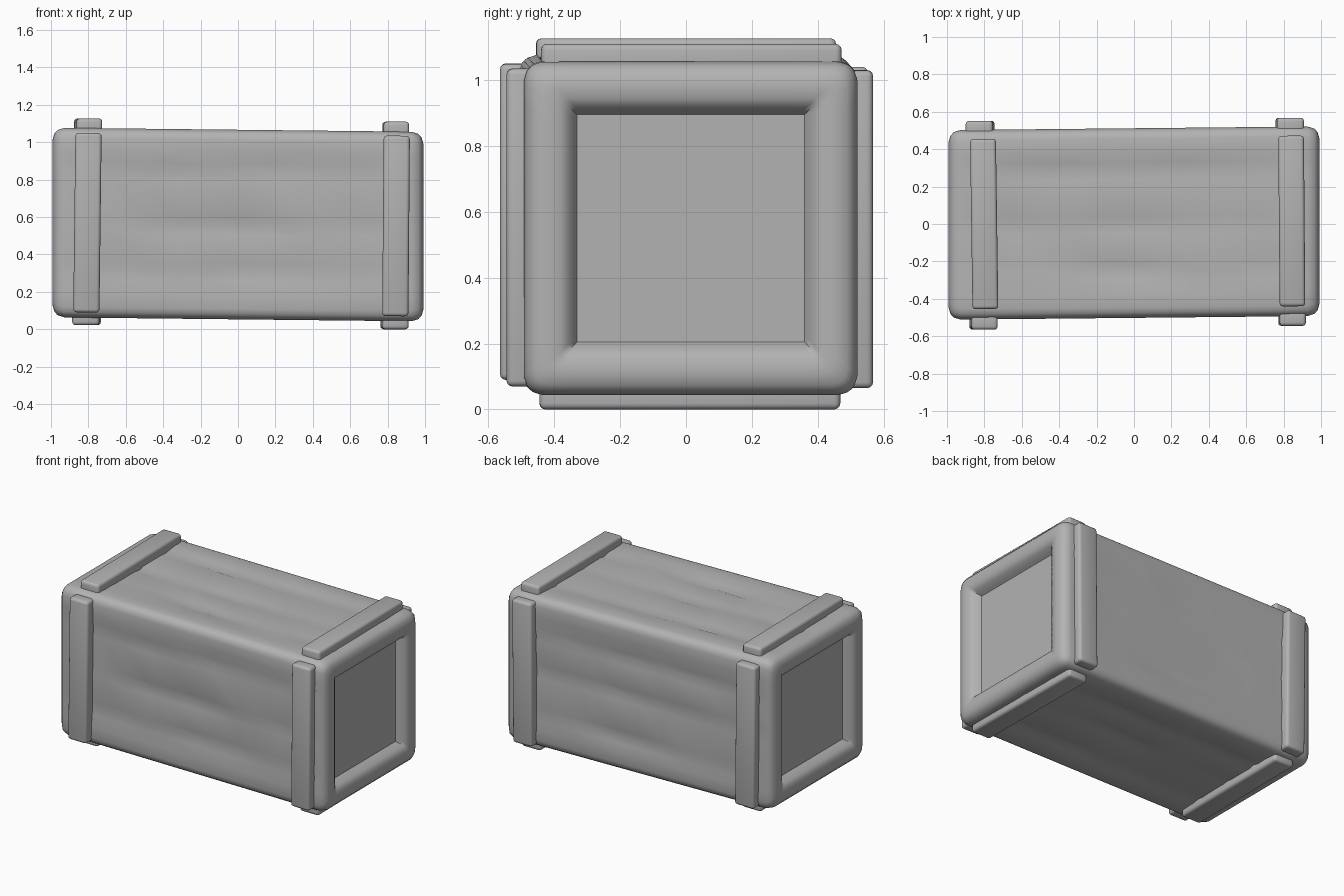
import bpy, bmesh, math, random
from mathutils import Vector

random.seed(4)
cube = bpy.data.objects.get("Cube")
if cube:
    bpy.data.objects.remove(cube)

wood = bpy.data.materials.new("plain grey")
wood.use_nodes = True
grey = (0.45, 0.45, 0.45, 1)
wood.diffuse_color = grey
wood.node_tree.nodes["Principled BSDF"].inputs["Base Color"].default_value = grey


def add_object(name, bm):
    bmesh.ops.recalc_face_normals(bm, faces=bm.faces)
    mesh = bpy.data.meshes.new(name)
    bm.to_mesh(mesh)
    bm.free()
    mesh.materials.append(wood)
    obj = bpy.data.objects.new(name, mesh)
    bpy.context.collection.objects.link(obj)
    return obj


def smooth(obj, degrees):
    bpy.ops.object.select_all(action='DESELECT')
    obj.select_set(True)
    bpy.context.view_layer.objects.active = obj
    bpy.ops.object.shade_smooth_by_angle(angle=math.radians(degrees))


# Positions along each side of the square section: corners and plank seams
SEAMS = (-0.55, 0.02, 0.5)
STEPS = [-1, -0.95, -0.89, -0.75]
for s in SEAMS:
    STEPS += [s - 0.09, s, s + 0.09]
STEPS += [0.75, 0.89, 0.95]


def section(bm, x, half, radius, wear=0.0):
    """One rounded square ring across the crate, with worn plank seams."""
    ring = []
    for side in range(4):
        for t in STEPS:
            p = Vector((t * half, -half))
            lim = half - radius
            if radius:
                core = Vector([max(-lim, min(lim, c)) for c in p])
                p = core + (p - core).normalized() * radius
            if abs(t) < 0.8:
                depth = 0.012 * (1 - t * t) + random.uniform(-0.004, 0.004)
                if t in SEAMS:
                    depth += random.uniform(0.0, 0.014)
                p.y += wear * depth
            for _ in range(side):
                p = Vector((-p.y, p.x))
            ring.append(bm.verts.new((x, p.x + 0.005 + 0.01 * x,
                                      p.y + 0.56 - 0.011 * x)))
    return ring


# Crate body: rings from one recessed end panel to the other
END = [(0.925, 0.345, 0), (0.935, 0.352, 0), (0.972, 0.368, 0),
       (0.988, 0.395, 0.01), (0.992, 0.44, 0.04), (0.982, 0.475, 0.05),
       (0.965, 0.495, 0.055), (0.93, 0.506, 0.06)]
bm = bmesh.new()
rings = [section(bm, -x, h, r) for x, h, r in END]
COUNT = 11
for i in range(COUNT):
    x = -0.82 + 1.64 * i / (COUNT - 1)
    rings.append(section(bm, x, 0.507, 0.06, 1.3 - 0.8 * abs(x)))
rings += [section(bm, x, h, r) for x, h, r in reversed(END)]
for a, b in zip(rings, rings[1:]):
    n = len(a)
    for i in range(n):
        j = (i + 1) % n
        bm.faces.new((a[i], a[j], b[j], b[i]))
bm.faces.new(rings[0])
bm.faces.new(rings[-1])
smooth(add_object("crate_body", bm), 40)


def batten(name, low, high, axis, tilt):
    """Rounded plank between two corners, slightly tilted about one axis."""
    low, high = Vector(low), Vector(high)
    bm = bmesh.new()
    bmesh.ops.create_cube(bm, size=1)
    bmesh.ops.scale(bm, vec=high - low, verts=bm.verts)
    bmesh.ops.bevel(bm, geom=bm.edges[:], offset=0.018, segments=3,
                    profile=0.5, affect='EDGES')
    obj = add_object(name, bm)
    obj.location = (low + high) / 2
    obj.rotation_euler[axis] = tilt
    smooth(obj, 40)


# Upright battens on the front and back
batten("front_right_batten", (-0.875, -0.565, 0.09), (-0.735, -0.48, 1.05), 1, 0.012)
batten("front_left_batten", (0.775, -0.545, 0.07), (0.915, -0.46, 1.035), 1, 0.008)
batten("back_right_batten", (-0.895, 0.46, 0.08), (-0.75, 0.552, 1.04), 1, -0.01)
batten("back_left_batten", (0.76, 0.48, 0.065), (0.905, 0.568, 1.03), 1, 0.008)

# Cross battens on the top and bottom
batten("top_right_batten", (-0.87, -0.455, 1.03), (-0.732, 0.455, 1.127), 2, 0.014)
batten("top_left_batten", (0.775, -0.44, 1.01), (0.912, 0.472, 1.11), 2, 0.008)
batten("bottom_right_batten", (-0.882, -0.44, 0.022), (-0.737, 0.455, 0.11), 2, -0.01)
batten("bottom_left_batten", (0.765, -0.445, 0), (0.908, 0.468, 0.09), 2, 0.01)
